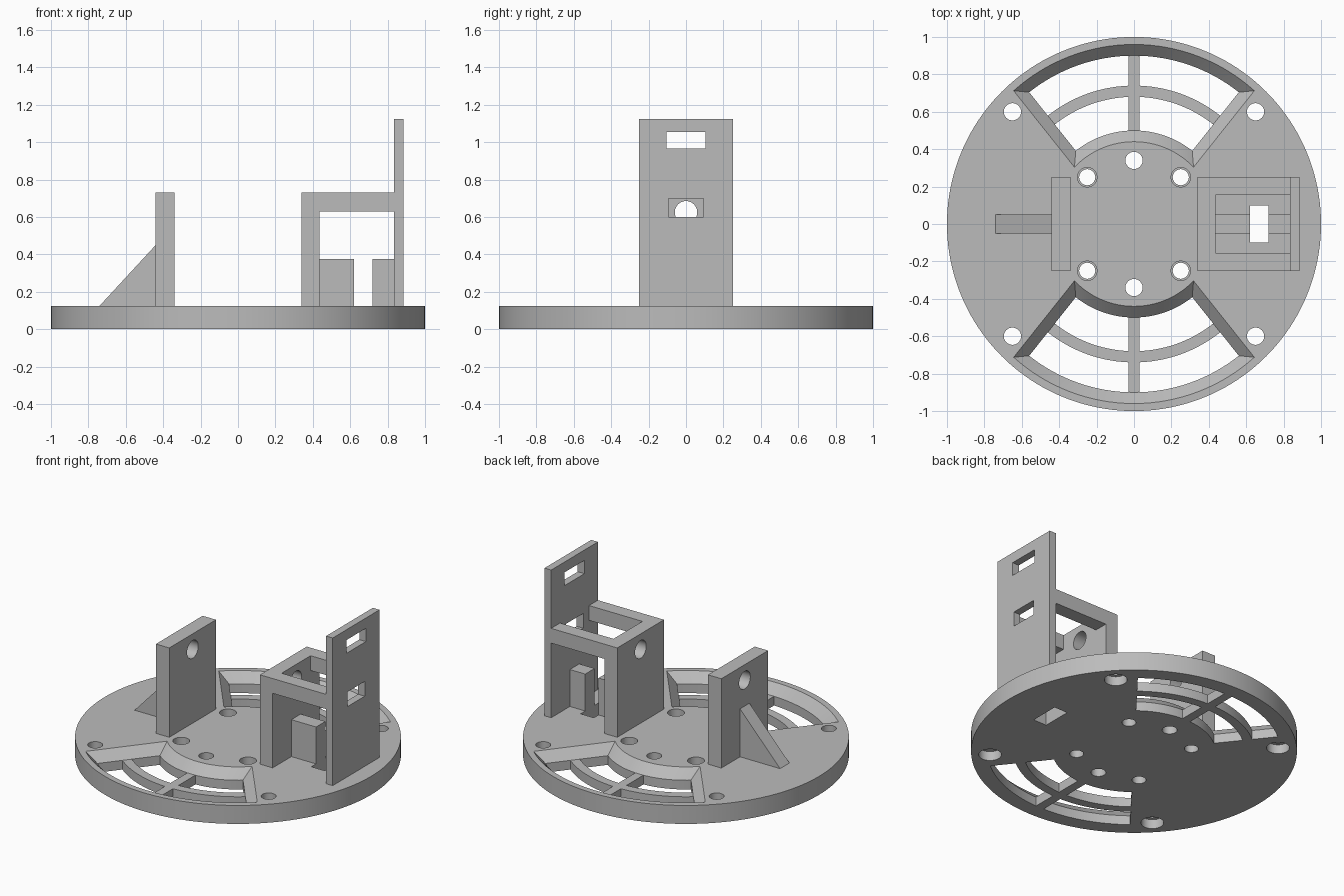
import bpy, bmesh
from math import sin, cos, asin, radians, pi

if "Cube" in bpy.data.objects:
    bpy.data.objects.remove(bpy.data.objects["Cube"], do_unlink=True)

grey = bpy.data.materials.new("plain grey")
grey.use_nodes = True
grey.diffuse_color = (0.5, 0.5, 0.5, 1)
grey.node_tree.nodes["Principled BSDF"].inputs["Base Color"].default_value = (0.5, 0.5, 0.5, 1)

TOP = 0.125            # top of the base disc
MID = TOP / 2          # height of the grille
HALF = radians(38.5)   # half angle of each vent


def loft(name, rings):
    """Closed solid through stacked outlines with equal point counts."""
    bm = bmesh.new()
    loops = [[bm.verts.new(p) for p in ring] for ring in rings]
    n = len(loops[0])
    for low, high in zip(loops, loops[1:]):
        for i in range(n):
            j = (i + 1) % n
            bm.faces.new((low[i], low[j], high[j], high[i]))
    bm.faces.new(loops[0][::-1])
    bm.faces.new(loops[-1])
    bmesh.ops.recalc_face_normals(bm, faces=bm.faces)
    mesh = bpy.data.meshes.new(name)
    bm.to_mesh(mesh)
    bm.free()
    mesh.materials.append(grey)
    ob = bpy.data.objects.new(name, mesh)
    bpy.context.collection.objects.link(ob)
    return ob


def box(name, x, y, z):
    outline = [(x[0], y[0]), (x[1], y[0]), (x[1], y[1]), (x[0], y[1])]
    return loft(name, [[(a, b, h) for a, b in outline] for h in z])


def round_bar(name, x, y, levels, n=48):
    """Upright turned solid; levels are (z, radius)."""
    turn = [2 * pi * i / n for i in range(n)]
    return loft(name, [[(x + r * cos(t), y + r * sin(t), z) for t in turn] for z, r in levels])


def cross_bar(name, z, r, x, n=48):
    """Round bar along x."""
    turn = [2 * pi * i / n for i in range(n)]
    return loft(name, [[(e, r * cos(t), z + r * sin(t)) for t in turn] for e in x])


def sector(name, side, inner, outer, levels, n=32):
    """Ring sector about the y axis; levels are (z, outward offset)."""
    rings = []
    for z, d in levels:
        ring = []
        for r, way in ((inner - d, 1), (outer + d, -1)):
            a = HALF + asin(d / r)
            for i in range(n + 1):
                t = way * a * (2 * i / n - 1)
                ring.append((r * sin(t), side * r * cos(t), z))
        rings.append(ring)
    return loft(name, rings)


def cut(ob, cutters):
    bpy.context.view_layer.objects.active = ob
    for c in cutters:
        c.hide_render = True
        mod = ob.modifiers.new("cut", "BOOLEAN")
        mod.operation = "DIFFERENCE"
        mod.solver = "EXACT"
        mod.object = c
        bpy.ops.object.modifier_apply(modifier=mod.name)
        bpy.data.objects.remove(c, do_unlink=True)
    return ob


parts = []

# Base disc with two bevelled vents, screw holes and a cable slot
cutters = [box("slot_cutter", (0.62, 0.72), (-0.1, 0.1), (-0.1, 0.2))]
for s in (-1, 1):
    cutters.append(sector("vent_cutter", s, 0.5, 0.9,
                          [(-0.1, 0), (MID, 0), (TOP, 0.06), (0.2, 0.06)]))
    cutters.append(round_bar("hole_cutter", 0, 0.34 * s, [(-0.1, 0.046), (0.2, 0.046)]))
    for t in (-1, 1):
        cutters.append(round_bar("outer_hole_cutter", 0.65 * t, 0.6 * s,
                                 [(-0.1, 0.07), (MID, 0.07), (MID, 0.046), (0.2, 0.046)]))
        cutters.append(round_bar("inner_hole_cutter", 0.25 * t, 0.25 * s,
                                 [(-0.1, 0.043), (MID, 0.043), (MID, 0.052), (0.2, 0.052)]))
parts.append(cut(round_bar("base_disc", 0, 0, [(0, 1), (TOP, 1)], 160), cutters))

# Vent grilles
for s, label in ((-1, "front"), (1, "back")):
    parts.append(sector(label + "_grille_arc", s, 0.68, 0.74, [(0, 0), (MID, 0)]))
    parts.append(box(label + "_grille_spoke", (-0.03, 0.03),
                     sorted((0.495 * s, 0.905 * s)), (0, MID)))

# Bearing posts
WIDE = (-0.25, 0.25)
for label, x in (("right_post", (-0.44, -0.34)), ("left_post", (0.34, 0.435))):
    post = box(label, x, WIDE, (TOP, 0.73))
    parts.append(cut(post, [cross_bar("bore_cutter", 0.625, 0.06, (x[0] - 0.1, x[1] + 0.1))]))

# Gusset behind the right post
parts.append(loft("right_gusset", [[(-0.74, y, TOP), (-0.44, y, TOP), (-0.44, y, 0.45)]
                                   for y in (-0.05, 0.05)]))

# Top arms joining the left post to the tall plate
for s, label in ((-1, "front_arm"), (1, "back_arm")):
    parts.append(box(label, (0.435, 0.835), sorted((0.155 * s, 0.25 * s)), (0.63, 0.73)))

# Tall plate with two windows
plate = box("tall_plate", (0.835, 0.885), WIDE, (TOP, 1.125))
parts.append(cut(plate, [
    box("upper_window_cutter", (0.7, 1), (-0.105, 0.105), (0.965, 1.055)),
    box("lower_window_cutter", (0.7, 1), (-0.093, 0.093), (0.6, 0.7))]))

# Small blocks either side of the slot
parts.append(box("inner_block", (0.435, 0.62), (-0.05, 0.05), (TOP, 0.375)))
parts.append(box("outer_block", (0.72, 0.835), (-0.05, 0.05), (TOP, 0.375)))

# Smooth the round walls, keep edges sharp
bpy.ops.object.select_all(action="DESELECT")
for ob in parts:
    ob.select_set(True)
bpy.context.view_layer.objects.active = parts[0]
bpy.ops.object.shade_smooth_by_angle(angle=radians(30))
